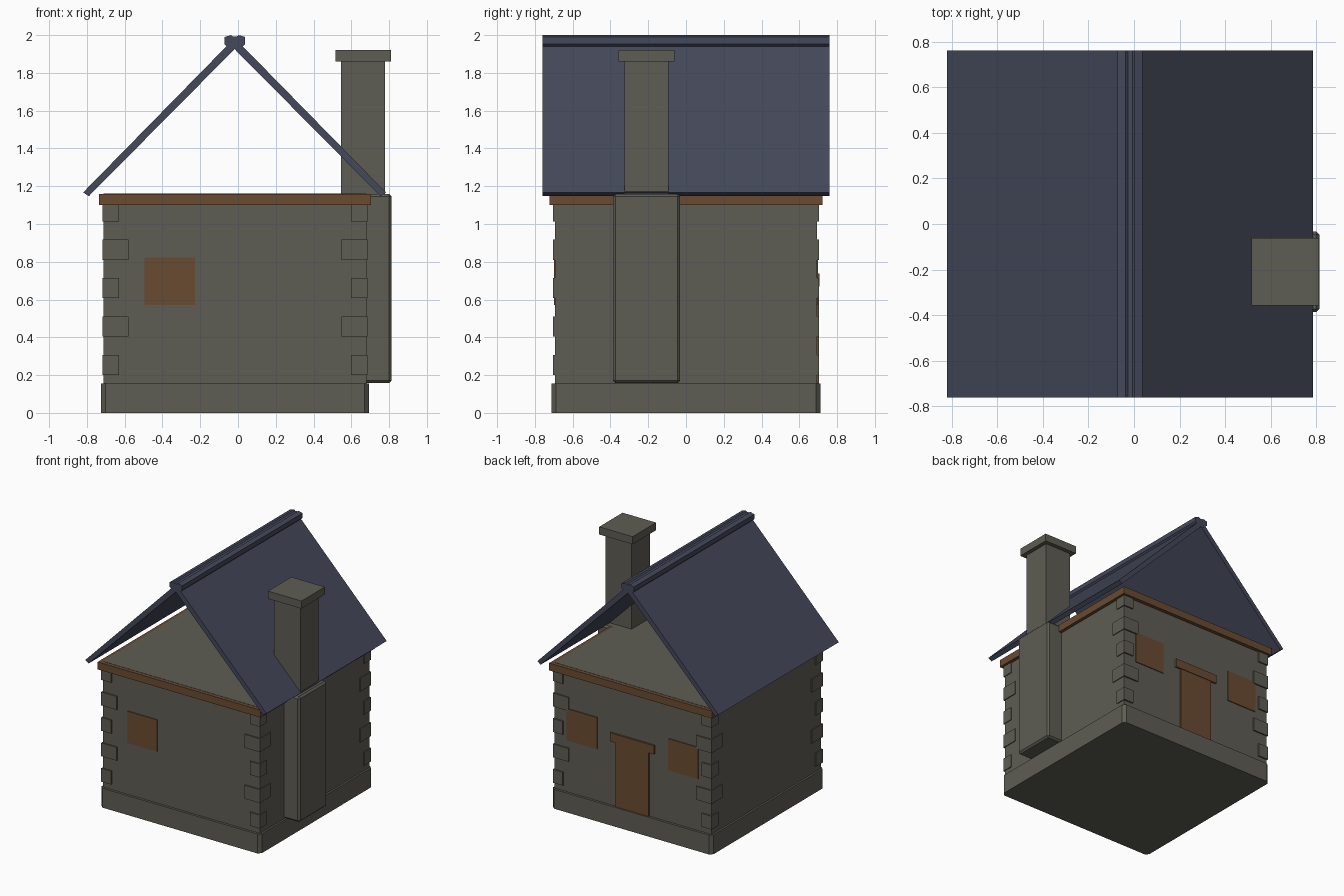
import bpy, bmesh

if "Cube" in bpy.data.objects:
    bpy.data.objects.remove(bpy.data.objects["Cube"])

CX = -0.016  # house centre line


def material(name, rgb):
    m = bpy.data.materials.new(name)
    m.diffuse_color = (*rgb, 1)
    m.use_nodes = True
    m.node_tree.nodes["Principled BSDF"].inputs["Base Color"].default_value = m.diffuse_color
    return m


STONE = material("grey_stone", (0.112, 0.109, 0.087))
WOOD = material("brown_wood", (0.142, 0.070, 0.031))
ROOF = material("blue_slate", (0.058, 0.065, 0.102))


def finish(name, bm, mat):
    bmesh.ops.recalc_face_normals(bm, faces=bm.faces)
    me = bpy.data.meshes.new(name)
    bm.to_mesh(me)
    bm.free()
    me.materials.append(mat)
    ob = bpy.data.objects.new(name, me)
    bpy.context.collection.objects.link(ob)
    return ob


def box(name, x, y, z, mat, bevel=0, vertical_only=False):
    """Box from (min, max) ranges, with optional chamfered edges."""
    bm = bmesh.new()
    bmesh.ops.create_cube(bm, size=1)
    for v in bm.verts:
        v.co = [r[0] if c < 0 else r[1] for c, r in zip(v.co, (x, y, z))]
    if bevel:
        edges = [e for e in bm.edges if not vertical_only
                 or abs(e.verts[0].co.z - e.verts[1].co.z) > 0.01]
        bmesh.ops.bevel(bm, geom=edges, offset=bevel, segments=1,
                        affect='EDGES', profile=0.5)
    return finish(name, bm, mat)


def prism(name, profile, y0, y1, mat):
    """Extrude an x-z profile along y."""
    bm = bmesh.new()
    f = bm.faces.new([bm.verts.new((x, y0, z)) for x, z in profile])
    r = bmesh.ops.extrude_face_region(bm, geom=[f])
    for v in r["geom"]:
        if isinstance(v, bmesh.types.BMVert):
            v.co.y = y1
    return finish(name, bm, mat)


def around(c, h):
    return (c - h, c + h)


# Foundation, walls and the timber band under the roof
box("foundation", around(CX, 0.710), around(0, 0.712), (0, 0.155), STONE, 0.024, True)
box("walls", around(CX, 0.695), around(0, 0.693), (0.14, 1.161), STONE)
box("timber_band", around(CX, 0.721), around(0, 0.722), (1.10, 1.159), WOOD)

# Corner stones, alternating short and long
for sx in (-1, 1):
    for sy in (-1, 1):
        for i in range(5):
            s = 0.137 if i % 2 else 0.088
            z = 0.2 + i * 0.2035
            ex, ey = CX + sx * 0.702, sy * 0.704
            box(f"corner_stone_{i}", sorted((ex, ex - sx * s)),
                sorted((ey, ey - sy * s)), (z, z + 0.107), STONE)

# Windows: one in front, two at the back
box("front_window", (-0.494, -0.227), (-0.700, -0.691), (0.57, 0.823), WOOD)
for s in (-1, 1):
    box("back_window", around(CX + s * 0.448, 0.134), (0.691, 0.700), (0.57, 0.823), WOOD)

# Back door and its lintel
box("door", around(CX, 0.146), (0.685, 0.703), (0.15, 0.68), WOOD)
box("door_lintel", around(CX, 0.195), (0.685, 0.708), (0.668, 0.737), WOOD)

# Chimney: breast against the wall, shaft and cap
box("chimney_breast", (0.52, 0.813), (-0.386, -0.032), (0.157, 1.16), STONE, 0.014)
box("chimney_shaft", (0.546, 0.779), (-0.325, -0.093), (1.15, 1.87), STONE)
box("chimney_cap", (0.515, 0.811), (-0.357, -0.061), (1.86, 1.921), STONE)

# Two roof slopes, open gables
for s, name in ((-1, "roof_left"), (1, "roof_right")):
    prof = [(0.802, 1.167), (0.772, 1.147), (0.0, 1.926), (0.0, 1.985)]
    prism(name, [(-0.018 + s * x, z) for x, z in prof], -0.76, 0.76, ROOF)

# Ridge cap with a small groove on top
half = [(0.030, 1.928), (0.055, 1.953), (0.055, 1.990), (0.020, 2.0), (0.010, 1.992)]
ridge = half + [(-x, z) for x, z in reversed(half)]
prism("ridge_cap", [(-0.017 + x, z) for x, z in ridge], -0.761, 0.761, ROOF)
